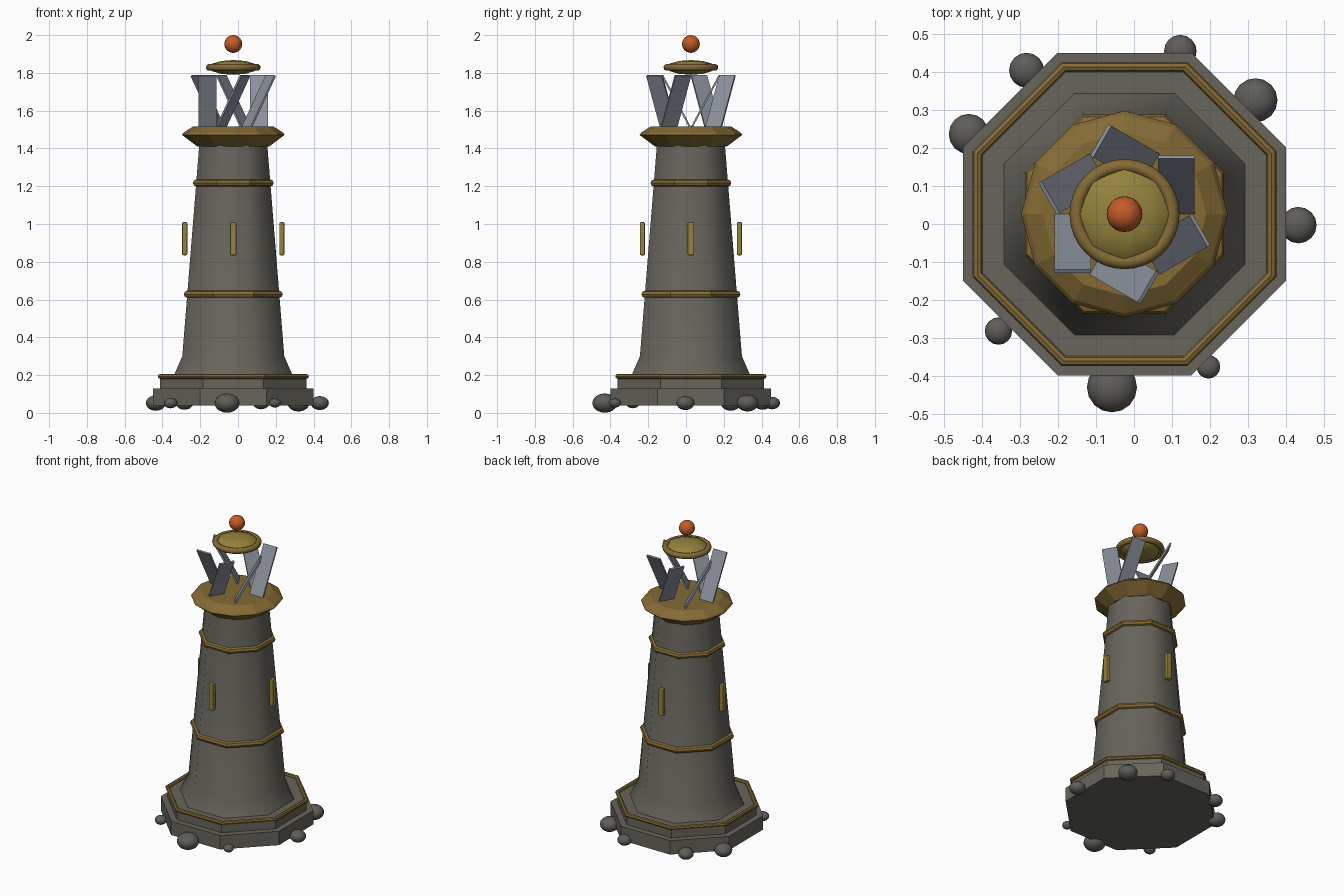
import bpy, bmesh, math
from mathutils import Matrix, Vector

if "Cube" in bpy.data.objects:
    bpy.data.objects.remove(bpy.data.objects["Cube"])

CX, CY = -0.025, 0.026          # tower axis
COS8 = math.cos(math.pi / 8)    # octagon apothem / circumradius


def material(name, rgb):
    m = bpy.data.materials.new(name)
    m.diffuse_color = (*rgb, 1)
    m.use_nodes = True
    m.node_tree.nodes["Principled BSDF"].inputs["Base Color"].default_value = m.diffuse_color
    return m


STONE = material("stone", (0.135, 0.128, 0.105))
ROCK = material("rock", (0.115, 0.110, 0.098))
BRASS = material("brass", (0.235, 0.145, 0.035))
YELLOW = material("yellow_brass", (0.30, 0.225, 0.045))
GLASS = material("grey_glass", (0.255, 0.28, 0.33))
ORANGE = material("orange", (0.55, 0.105, 0.02))


def finish(bm, name, mat, smooth=None):
    bmesh.ops.recalc_face_normals(bm, faces=bm.faces)
    me = bpy.data.meshes.new(name)
    bm.to_mesh(me)
    bm.free()
    me.materials.append(mat)
    ob = bpy.data.objects.new(name, me)
    bpy.context.collection.objects.link(ob)
    if smooth:
        bpy.ops.object.select_all(action='DESELECT')
        ob.select_set(True)
        bpy.context.view_layer.objects.active = ob
        bpy.ops.object.shade_smooth_by_angle(angle=math.radians(smooth))
    return ob


def lathe(name, profile, sides, mat, smooth=None, closed=False, turn=0.0):
    """Revolve (radius, z) points around the tower axis; open profiles get caps."""
    bm = bmesh.new()
    rings = []
    for r, z in profile:
        rings.append([bm.verts.new((CX + r * math.cos(turn + math.tau * i / sides),
                                    CY + r * math.sin(turn + math.tau * i / sides), z))
                      for i in range(sides)])
    pairs = list(zip(rings, rings[1:]))
    if closed:
        pairs.append((rings[-1], rings[0]))
    for a, b in pairs:
        for i in range(sides):
            j = (i + 1) % sides
            bm.faces.new((a[i], a[j], b[j], b[i]))
    if not closed:
        bm.faces.new(rings[0])
        bm.faces.new(rings[-1])
    return finish(bm, name, mat, smooth)


def octagon(name, profile, mat, smooth=None, closed=False):
    """Lathe with eight sides; radii are given to the flat of each side."""
    return lathe(name, [(r / COS8, z) for r, z in profile], 8, mat, smooth, closed, math.pi / 8)


def circle(r, z, tube, n):
    return [(r + tube * math.cos(math.tau * i / n), z + tube * math.sin(math.tau * i / n))
            for i in range(n)]


def ball(name, centre, radii, mat, u=24, v=14):
    bm = bmesh.new()
    bmesh.ops.create_uvsphere(bm, u_segments=u, v_segments=v, radius=1)
    bmesh.ops.transform(bm, verts=bm.verts,
                        matrix=Matrix.Translation(centre) @ Matrix.Diagonal((*radii, 1)))
    return finish(bm, name, mat, 60)


def box(name, size, matrix, mat, bevel=0.0):
    bm = bmesh.new()
    bmesh.ops.create_cube(bm, size=1, matrix=Matrix.Diagonal((*size, 1)))
    if bevel:
        bmesh.ops.bevel(bm, geom=bm.edges[:], offset=bevel, segments=2, profile=0.5, affect='EDGES')
    bmesh.ops.transform(bm, verts=bm.verts, matrix=matrix)
    return finish(bm, name, mat)


# stepped base
octagon("base_lower", [(0.425, 0.04), (0.425, 0.13)], STONE)
octagon("base_upper", [(0.388, 0.13), (0.388, 0.19)], STONE)
octagon("base_trim", circle(0.387, 0.193, 0.013, 8), BRASS, closed=True)

# tapered tower with flared foot
octagon("tower", [(0.318, 0.19), (0.27, 0.30), (0.18, 1.42)], STONE, smooth=50)
octagon("lower_band", circle(0.243, 0.628, 0.019, 8), BRASS, closed=True)
octagon("upper_band", circle(0.195, 1.217, 0.019, 8), BRASS, closed=True)

# gallery platform
lathe("gallery", [(0.19, 1.41), (0.272, 1.472), (0.262, 1.485), (0.215, 1.515)], 12, BRASS)

# windows standing off the four main sides
axis = Matrix.Translation((CX, CY, 0))
for k in range(4):
    m = axis @ Matrix.Rotation(k * math.pi / 2, 4, 'Z') @ Matrix.Translation((0.257, 0, 0.922))
    box("window", (0.027, 0.034, 0.175), m, YELLOW, bevel=0.006)

# leaning lantern panes, swirling around the axis
lean = math.atan2(0.15, 0.28)
for k in range(6):
    m = (axis @ Matrix.Rotation(k * math.pi / 3, 4, 'Z')
         @ Matrix.Translation((0.136, 0.077, 1.648)) @ Matrix.Rotation(-lean, 4, 'X'))
    box("lantern_pane", (0.096, 0.010, 0.312), m, GLASS)

# roof dish, rim and beacon
ball("roof", (CX, CY, 1.829), (0.13, 0.13, 0.039), YELLOW, 8, 6)
lathe("roof_rim", circle(0.127, 1.829, 0.018, 10), 32, BRASS, smooth=50, closed=True)
ball("beacon", (CX, CY, 1.953), (0.047, 0.047, 0.047), ORANGE)

# rocks around the foot: x, y, radius
for x, y, r in [(0.122, 0.455, 0.043), (-0.283, 0.405, 0.046), (-0.435, 0.237, 0.053),
                (0.32, 0.326, 0.058), (0.433, -0.003, 0.048), (-0.357, -0.282, 0.036),
                (-0.058, -0.43, 0.066), (0.196, -0.376, 0.031)]:
    ball("rock", (x, y, 0.052), (r, r, r * 0.77), ROCK, 16, 10)
